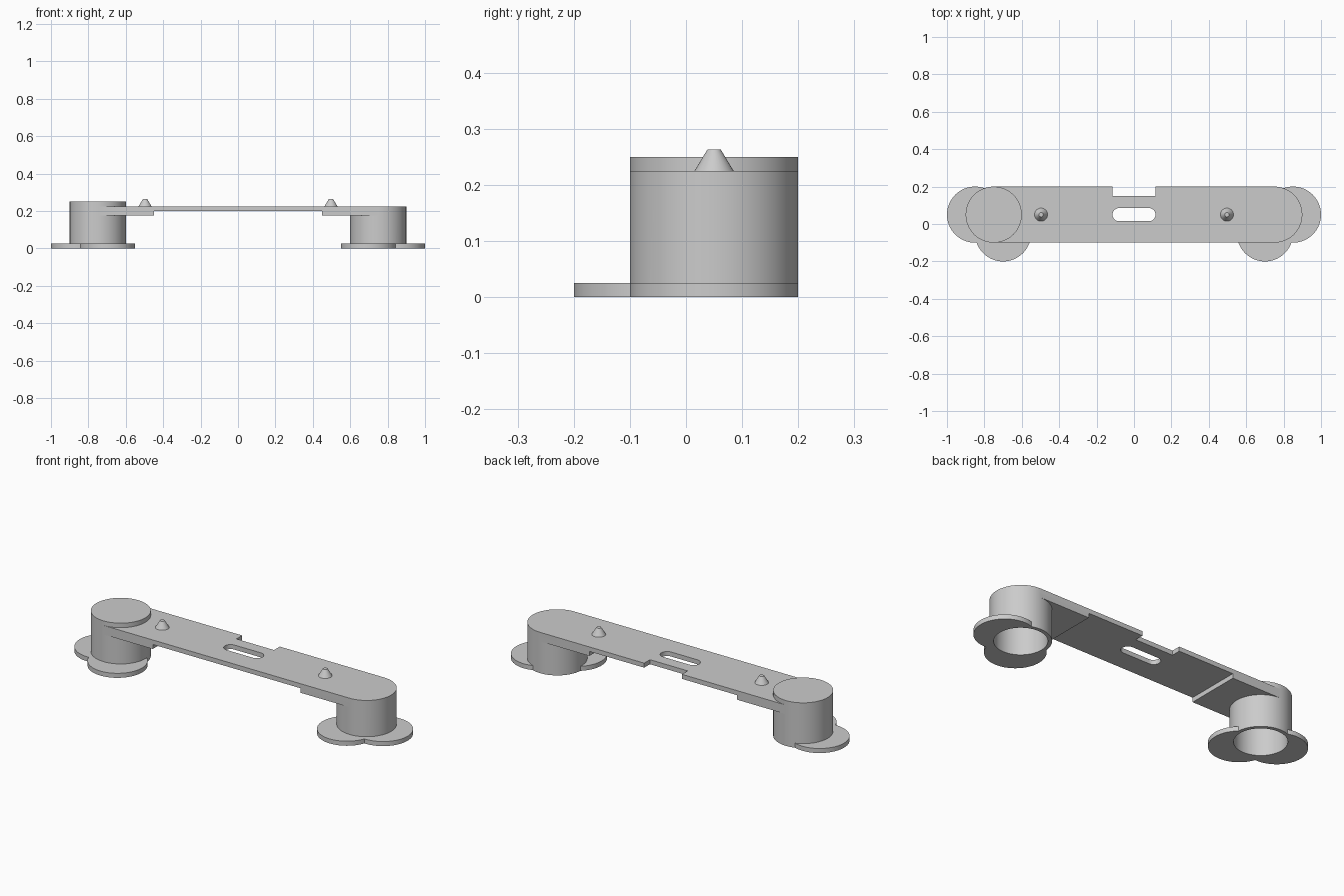
import bpy
import bmesh
from math import pi, cos, sin, radians

cube = bpy.data.objects.get("Cube")
if cube:
    bpy.data.objects.remove(cube, do_unlink=True)

# Single plain grey
grey = bpy.data.materials.new("plain_grey")
grey.use_nodes = True
colour = (0.6, 0.6, 0.6, 1)
grey.diffuse_color = colour
grey.node_tree.nodes["Principled BSDF"].inputs["Base Color"].default_value = colour

MID_Y = 0.05          # centre line of the bar
HALF_W = 0.15         # half width of bar, radius of feet
FOOT_X = 0.75
BORE = 0.13


def arc(x, y, r, start, end, steps=32):
    """Points along an arc, angles in degrees."""
    angles = [radians(start + (end - start) * i / steps) for i in range(steps + 1)]
    return [(x + r * cos(a), y + r * sin(a)) for a in angles]


def circle(x, y, r, steps=64):
    return arc(x, y, r, 0, 360, steps)[:-1]


def box(x0, x1, y0, y1):
    return [(x0, y0), (x1, y0), (x1, y1), (x0, y1)]


def prism(name, outline, z0, z1):
    """Extrude a flat outline between two heights."""
    bm = bmesh.new()
    face = bm.faces.new([bm.verts.new((x, y, z0)) for x, y in outline])
    top = bmesh.ops.extrude_face_region(bm, geom=[face])["geom"]
    for v in top:
        if isinstance(v, bmesh.types.BMVert):
            v.co.z = z1
    bmesh.ops.recalc_face_normals(bm, faces=bm.faces)
    mesh = bpy.data.meshes.new(name)
    bm.to_mesh(mesh)
    bm.free()
    mesh.materials.append(grey)
    obj = bpy.data.objects.new(name, mesh)
    bpy.context.collection.objects.link(obj)
    return obj


def activate(obj):
    bpy.ops.object.select_all(action='DESELECT')
    obj.select_set(True)
    bpy.context.view_layer.objects.active = obj


def combine(obj, operation, *tools):
    """Apply booleans and discard the tools."""
    activate(obj)
    for tool in tools:
        mod = obj.modifiers.new("combine", 'BOOLEAN')
        mod.operation = operation
        mod.solver = 'EXACT'
        mod.object = tool
        bpy.ops.object.modifier_apply(modifier=mod.name)
        bpy.data.objects.remove(tool, do_unlink=True)


def smooth(obj):
    activate(obj)
    bpy.ops.object.shade_smooth_by_angle(angle=radians(30))


# Bar: square end inside the right foot, round end capping the left foot
outline = [(-FOOT_X, MID_Y - HALF_W)]
outline += arc(FOOT_X, MID_Y, HALF_W, -90, 90)
outline += [(-FOOT_X, MID_Y + HALF_W)]
bar = prism("bar", outline, 0.2, 0.225)
slot = arc(0.08, MID_Y, 0.035, -90, 90, 16) + arc(-0.08, MID_Y, 0.035, 90, 270, 16)
combine(bar, 'DIFFERENCE',
        prism("slot_cutter", slot, 0.1, 0.3),
        prism("notch_cutter", box(-0.115, 0.115, 0.15, 0.3), 0.1, 0.3),
        prism("end_cutter", circle(-FOOT_X, MID_Y, 0.14), 0.1, 0.3))
smooth(bar)

for name, side, wall_top, cap_top in (("right", -1, 0.25, 0.25), ("left", 1, 0.2, 0.225)):
    x = side * FOOT_X

    # Hollow foot with two overlapping base discs
    foot = prism(name + "_foot", circle(x, MID_Y, HALF_W), 0, wall_top)
    combine(foot, 'UNION',
            prism("outer_disc", circle(side * 0.85, MID_Y, HALF_W), 0, 0.025),
            prism("front_disc", circle(side * 0.7, -0.05, HALF_W), 0, 0.025))
    combine(foot, 'DIFFERENCE',
            prism("bore_cutter", circle(x, MID_Y, BORE), -0.1, cap_top - 0.025))
    smooth(foot)

    # Thickening pad under the bar end
    x0, x1 = sorted((side * 0.45, x))
    pad = prism(name + "_pad", box(x0, x1, MID_Y - HALF_W, MID_Y + HALF_W), 0.175, 0.2)
    combine(pad, 'DIFFERENCE', prism("pad_cutter", circle(x, MID_Y, 0.14), 0.1, 0.3))
    smooth(pad)

    # Tapered locating stud
    bpy.ops.mesh.primitive_cone_add(vertices=32, radius1=0.035, radius2=0.012,
                                    depth=0.038, location=(side * 0.497, MID_Y, 0.244))
    stud = bpy.context.object
    stud.name = name + "_stud"
    stud.data.materials.append(grey)
    smooth(stud)
